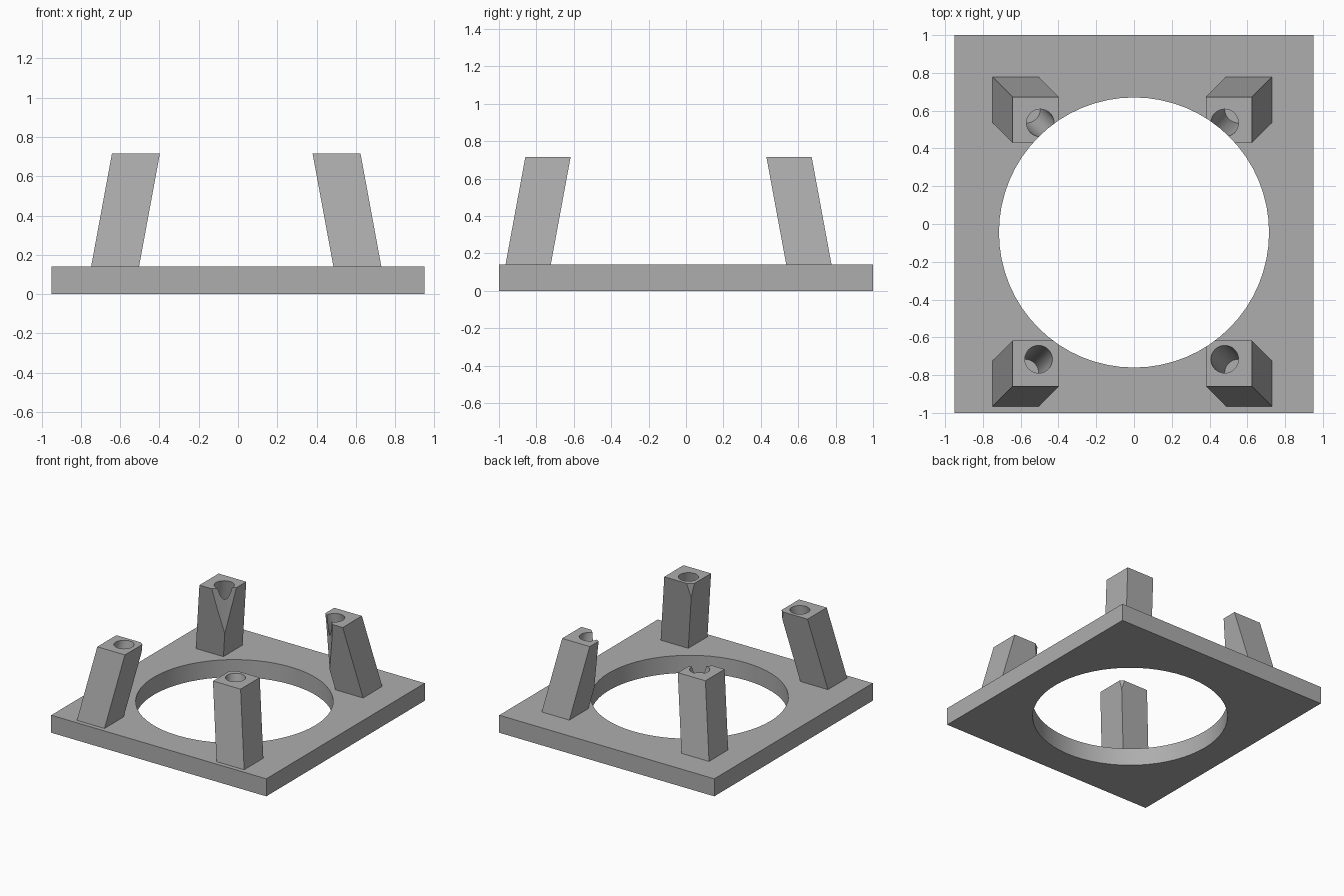
import bpy, bmesh, math

if "Cube" in bpy.data.objects:
    bpy.data.objects.remove(bpy.data.objects["Cube"])

grey = bpy.data.materials.new("light_grey")
grey.diffuse_color = (0.42, 0.42, 0.42, 1)
grey.use_nodes = True
grey.node_tree.nodes["Principled BSDF"].inputs["Base Color"].default_value = grey.diffuse_color

PLATE_H, LEG_TOP = 0.14, 0.715
RING_Y, RING_R = -0.045, 0.715      # central opening
SLOPE = 0.106 / (LEG_TOP - PLATE_H)  # inward lean of the legs


def prism(name, outline, z0, z1, shift=(0, 0)):
    """Solid between an outline at z0 and the same outline moved by shift at z1."""
    bm = bmesh.new()
    low = [bm.verts.new((x, y, z0)) for x, y in outline]
    high = [bm.verts.new((x + shift[0], y + shift[1], z1)) for x, y in outline]
    bm.faces.new(low[::-1])
    bm.faces.new(high)
    n = len(low)
    for i in range(n):
        j = (i + 1) % n
        bm.faces.new((low[i], low[j], high[j], high[i]))
    bmesh.ops.recalc_face_normals(bm, faces=bm.faces)
    mesh = bpy.data.meshes.new(name)
    bm.to_mesh(mesh)
    bm.free()
    mesh.materials.append(grey)
    obj = bpy.data.objects.new(name, mesh)
    bpy.context.collection.objects.link(obj)
    return obj


def rect(x, y, w, d):
    return [(x + sx * w / 2, y + sy * d / 2)
            for sx, sy in ((-1, -1), (1, -1), (1, 1), (-1, 1))]


def circle(x, y, r, n):
    return [(x + r * math.cos(2 * math.pi * i / n),
             y + r * math.sin(2 * math.pi * i / n)) for i in range(n)]


def cut(obj, *cutters):
    bpy.ops.object.select_all(action='DESELECT')
    obj.select_set(True)
    bpy.context.view_layer.objects.active = obj
    for c in cutters:
        mod = obj.modifiers.new("cut", 'BOOLEAN')
        mod.operation, mod.solver, mod.object = 'DIFFERENCE', 'EXACT', c
        bpy.ops.object.modifier_apply(modifier=mod.name)
    bpy.ops.object.shade_smooth_by_angle(angle=math.radians(30))


# Central opening cutter, also trims the inner corners of the legs
ring = prism("ring_cutter", circle(0, RING_Y, RING_R, 64), -0.2, 1.0)
ring.hide_render = True

# Base plate
plate = prism("base_plate", rect(0, 0, 1.9, 2.0), 0, PLATE_H)
cut(plate, ring)

# Leaning legs: name, centre of top face, centre of bore, lean direction
legs = [
    ("front_left_leg", (-0.52, -0.738), (-0.505, -0.716), (1, 1)),
    ("front_right_leg", (0.502, -0.738), (0.48, -0.716), (-1, 1)),
    ("back_left_leg", (-0.52, 0.551), (-0.496, 0.535), (1, -1)),
    ("back_right_leg", (0.502, 0.551), (0.48, 0.535), (-1, -1)),
]
for name, top, hole, (dx, dy) in legs:
    z0 = PLATE_H - 0.01
    s = SLOPE * (LEG_TOP - z0)
    leg = prism(name, rect(top[0] - dx * s, top[1] - dy * s, 0.244, 0.242),
                z0, LEG_TOP, (dx * s, dy * s))
    # Blind bore following the lean of the leg
    b0, b1 = 0.32, LEG_TOP + 0.1
    d = SLOPE * (LEG_TOP - b0)
    t = SLOPE * (b1 - b0)
    bore = prism(name + "_bore", circle(hole[0] - dx * d, hole[1] - dy * d, 0.073, 32),
                 b0, b1, (dx * t, dy * t))
    cut(leg, ring, bore)
    bpy.data.objects.remove(bore)

bpy.data.objects.remove(ring)
